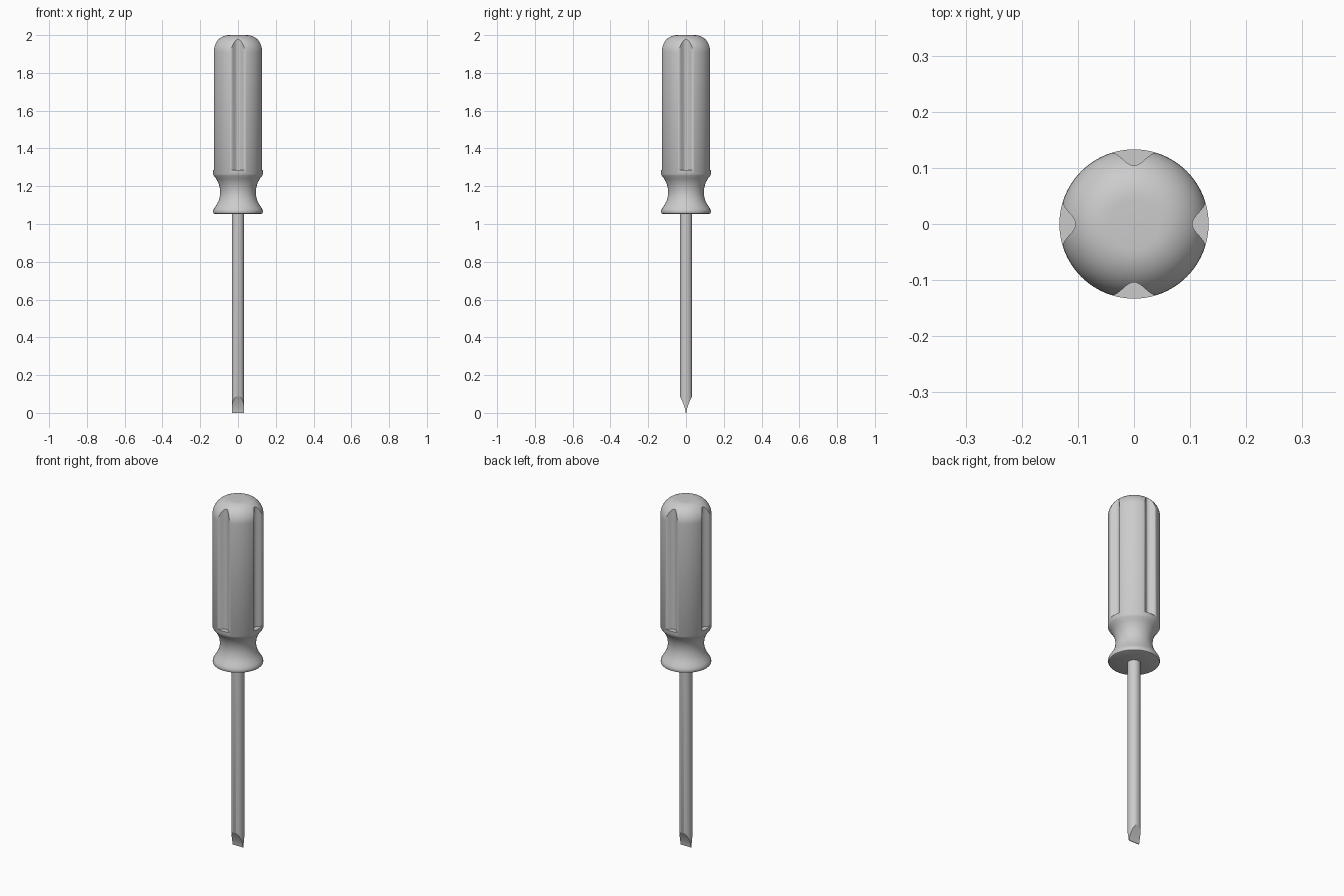
import bpy, bmesh, math
from mathutils import Matrix, Vector

default_cube = bpy.data.objects.get("Cube")
if default_cube:
    bpy.data.objects.remove(default_cube, do_unlink=True)

grey = bpy.data.materials.new("plain grey")
grey.use_nodes = True
colour = (0.6, 0.6, 0.6, 1)
grey.diffuse_color = colour
grey.node_tree.nodes["Principled BSDF"].inputs["Base Color"].default_value = colour


def finish(name, bm):
    bmesh.ops.recalc_face_normals(bm, faces=bm.faces)
    mesh = bpy.data.meshes.new(name)
    bm.to_mesh(mesh)
    bm.free()
    mesh.materials.append(grey)
    obj = bpy.data.objects.new(name, mesh)
    bpy.context.collection.objects.link(obj)
    return obj


def lathe(name, profile, sides):
    """Closed solid of revolution from (radius, height) pairs."""
    bm = bmesh.new()
    rings = []
    for r, z in profile:
        rings.append([bm.verts.new((r * math.cos(i * math.tau / sides),
                                    r * math.sin(i * math.tau / sides), z))
                      for i in range(sides)])
    for low, high in zip(rings, rings[1:]):
        for i in range(sides):
            j = (i + 1) % sides
            bm.faces.new((low[i], low[j], high[j], high[i]))
    bm.faces.new(rings[0])
    bm.faces.new(rings[-1])
    return finish(name, bm)


def prism(bm, outline, sweep, matrix):
    """Extrude a closed outline along the sweep vector, then place it."""
    verts = [bm.verts.new(matrix @ Vector(p)) for p in outline]
    face = bm.faces.new(verts)
    extruded = bmesh.ops.extrude_face_region(bm, geom=[face], use_keep_orig=True)
    moved = [v for v in extruded["geom"] if isinstance(v, bmesh.types.BMVert)]
    bmesh.ops.translate(bm, verts=moved, vec=matrix.to_3x3() @ Vector(sweep))


def cut(obj, cutter, angle):
    mod = obj.modifiers.new("cut", "BOOLEAN")
    mod.operation = "DIFFERENCE"
    mod.solver = "EXACT"
    mod.object = cutter
    bpy.ops.object.select_all(action="DESELECT")
    bpy.context.view_layer.objects.active = obj
    obj.select_set(True)
    bpy.ops.object.modifier_apply(modifier=mod.name)
    bpy.data.objects.remove(cutter, do_unlink=True)
    bpy.ops.object.shade_smooth_by_angle(angle=math.radians(angle))


# Handle: flared collar, narrow neck, straight grip and rounded crown
R = 0.133
profile = [(0.122, 1.053), (0.129, 1.056), (0.132, 1.063), (0.131, 1.073),
           (0.125, 1.085), (0.112, 1.104), (0.102, 1.125), (0.096, 1.148),
           (0.094, 1.17), (0.097, 1.195), (0.104, 1.218), (0.116, 1.24),
           (0.128, 1.255), (R, 1.265)]
for i in range(13):
    a = i / 12 * math.pi / 2
    profile.append((0.045 + (R - 0.045) * math.cos(a), 1.91 + 0.09 * math.sin(a)))
handle = lathe("handle", profile, 96)

# Four bell-shaped grip grooves, each ending in a flat shelf
bm = bmesh.new()
half, floor, steps = 0.04, 0.104, 16
bell = []
for i in range(steps + 1):
    x = half * (2 * i / steps - 1)
    depth = 0.5 + 0.5 * math.cos(math.pi * x / half)
    bell.append((x, -0.127 + (0.127 - floor) * depth, 1.285))
outline = bell + [(half, -0.2, 1.285), (-half, -0.2, 1.285)]
for k in range(4):
    prism(bm, outline, (0, 0, 1), Matrix.Rotation(k * math.pi / 2, 4, "Z"))
cut(handle, finish("groove_cutter", bm), 35)

# Shaft with a flat blade hollow-ground on front and back
shaft = lathe("shaft", [(0.033, 0), (0.033, 1.06)], 48)
bm = bmesh.new()
grind = []
for i in range(11):
    t = i / 10
    grind.append((-0.1, -0.002 - 0.034 * t ** 1.5, 0.095 * t))
outline = [(-0.1, -0.002, -0.05)] + grind + [(-0.1, -0.1, 0.095), (-0.1, -0.1, -0.05)]
for k in range(2):
    prism(bm, outline, (0.2, 0, 0), Matrix.Rotation(k * math.pi, 4, "Z"))
cut(shaft, finish("blade_cutter", bm), 30)
